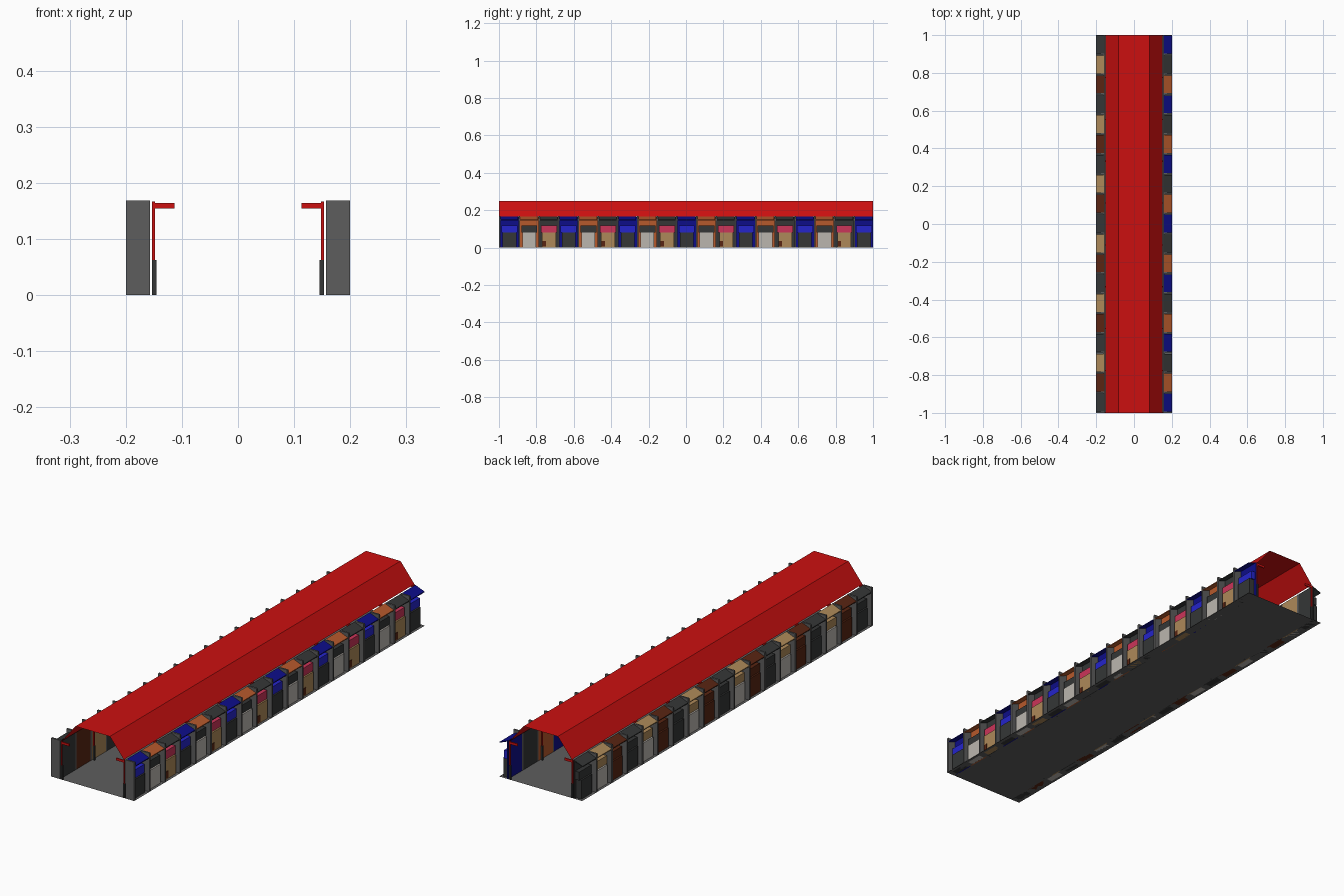
import bpy, bmesh

if "Cube" in bpy.data.objects:
    bpy.data.objects.remove(bpy.data.objects["Cube"])

def material(name, rgb):
    m = bpy.data.materials.new(name)
    m.diffuse_color = (*rgb, 1)
    m.use_nodes = True
    m.node_tree.nodes["Principled BSDF"].inputs["Base Color"].default_value = m.diffuse_color
    return m

MATS = {n: material(n, c) for n, c in {
    "concrete_grey": (0.11, 0.11, 0.11),
    "dark_grey": (0.035, 0.037, 0.037),
    "roof_red": (0.6, 0.005, 0.005),
    "navy": (0.004, 0.004, 0.25),
    "bright_blue": (0.018, 0.018, 0.6),
    "orange": (0.47, 0.1, 0.025),
    "pink": (0.6, 0.035, 0.1),
    "pale_grey": (0.5, 0.47, 0.43),
    "tan": (0.42, 0.25, 0.1),
    "brown": (0.1, 0.018, 0.006),
}.items()}

def prism(name, profile, y0, y1, mat, closed=True):
    """Extrude an x-z profile along y; an open profile makes a thin sheet."""
    bm = bmesh.new()
    a = [bm.verts.new((x, y0, z)) for x, z in profile]
    b = [bm.verts.new((x, y1, z)) for x, z in profile]
    n = len(profile)
    for i in range(n if closed else n - 1):
        j = (i + 1) % n
        bm.faces.new((a[i], b[i], b[j], a[j]))
    if closed:
        bm.faces.new(a)
        bm.faces.new(b[::-1])
        bmesh.ops.recalc_face_normals(bm, faces=bm.faces)
    me = bpy.data.meshes.new(name)
    bm.to_mesh(me)
    bm.free()
    me.materials.append(MATS[mat])
    ob = bpy.data.objects.new(name, me)
    bpy.context.collection.objects.link(ob)
    return ob

def box(name, s, x0, x1, y0, y1, z0, z1, mat):
    prism(name, [(s * x0, z0), (s * x1, z0), (s * x1, z1), (s * x0, z1)], y0, y1, mat)

# Floor and hipped hall roof, both thin sheets
prism("floor", [(-0.2, 0), (0.2, 0)], -1, 1, "concrete_grey", False)
prism("hall_roof", [(-0.15, 0.167), (-0.083, 0.25), (0.083, 0.25), (0.15, 0.167)],
      -1, 1, "roof_red", False)

# Stall colours by side: (awning and back wall, goods, counter), repeating
STALLS = {
    1: [("navy", "bright_blue", "dark_grey"),
        ("orange", "dark_grey", "pale_grey"),
        ("dark_grey", "pink", "tan")],
    -1: [("dark_grey", "dark_grey", "dark_grey"),
         ("brown", "brown", "brown"),
         ("tan", "tan", "pale_grey")],
}
COUNT = 19
PITCH = 2 / COUNT
for s, sets in STALLS.items():
    for i in range(COUNT):
        shade, goods, counter = sets[i % 3]
        y = -1 + i * PITCH
        end = y + PITCH
        # Partition wall on the front side of each stall
        box("partition", s, 0.157, 0.2, y, y + 0.008, 0, 0.168, "concrete_grey")
        # Back wall and sloping awning
        box("stall_back", s, 0.157, 0.162, y + 0.008, end, 0, 0.163, shade)
        prism("awning", [(s * 0.157, 0.167), (s * 0.2, 0.15),
                         (s * 0.2, 0.146), (s * 0.157, 0.163)],
              y + 0.008, end - 0.003, shade)
        # Counter with goods on top
        box("counter", s, 0.162, 0.188, y + 0.02, end - 0.012, 0, 0.082, counter)
        box("goods", s, 0.162, 0.181, y + 0.014, end - 0.006, 0.082, 0.118, goods)
        if s == 1 and i % 3 == 2:
            box("counter_patch", s, 0.188, 0.19, y + 0.022, y + 0.04, 0.005, 0.035, "brown")
    # Roof posts with dark feet and short inward arms
    for k in range(10):
        y = -1 + k * (2 - 0.006) / 9
        box("post_foot", s, 0.1455, 0.1535, y, y + 0.006, 0, 0.062, "dark_grey")
        box("post", s, 0.148, 0.153, y, y + 0.005, 0.062, 0.167, "roof_red")
        box("post_arm", s, 0.113, 0.149, y, y + 0.005, 0.154, 0.164, "roof_red")
